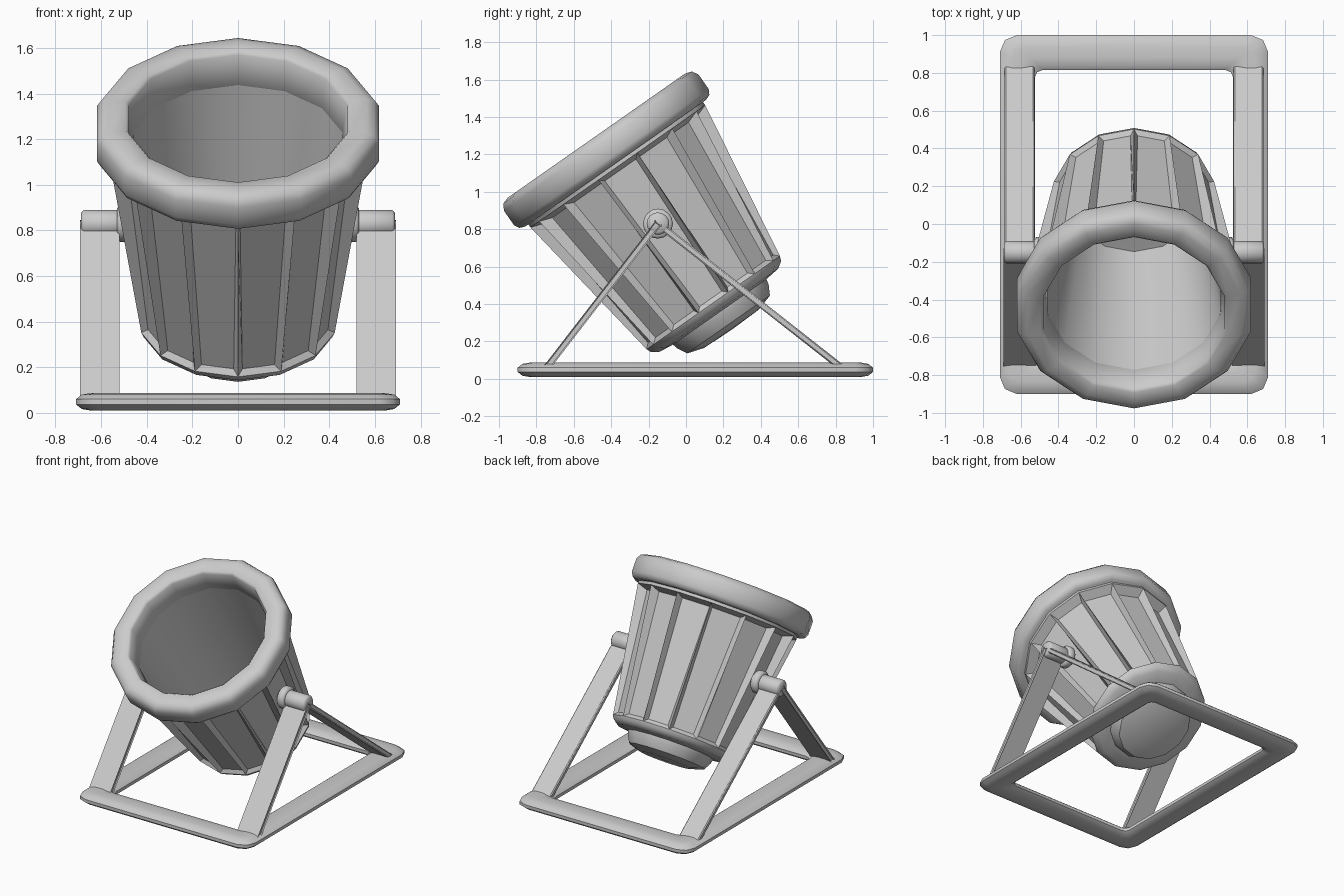
import bpy, bmesh, math
from mathutils import Vector, Matrix

cube = bpy.data.objects.get("Cube")
if cube:
    bpy.data.objects.remove(cube)

SIDES = 14
TILT = math.radians(35)
PIVOT = Vector((0, -0.15, 0.83))
TOP = 0.574          # rim height above the pivot, along the bucket axis

grey = bpy.data.materials.new("plain_grey")
grey.use_nodes = True
grey.diffuse_color = (0.6, 0.6, 0.6, 1)
grey.node_tree.nodes["Principled BSDF"].inputs["Base Color"].default_value = (0.6, 0.6, 0.6, 1)


def finish(name, bm, angle=40):
    bmesh.ops.recalc_face_normals(bm, faces=bm.faces)
    mesh = bpy.data.meshes.new(name)
    bm.to_mesh(mesh)
    bm.free()
    mesh.materials.append(grey)
    obj = bpy.data.objects.new(name, mesh)
    bpy.context.collection.objects.link(obj)
    bpy.ops.object.select_all(action='DESELECT')
    obj.select_set(True)
    bpy.context.view_layer.objects.active = obj
    bpy.ops.object.shade_smooth_by_angle(angle=math.radians(angle))
    return obj


def lathe(profile, closed=False, steps=SIDES):
    """Spin (radius, depth below rim) points about the bucket axis."""
    bm = bmesh.new()
    vs = [bm.verts.new((0, r, TOP - d)) for r, d in profile]
    for a, b in zip(vs, vs[1:] + (vs[:1] if closed else [])):
        bm.edges.new((a, b))
    bmesh.ops.spin(bm, geom=bm.verts[:] + bm.edges[:], cent=(0, 0, 0),
                   axis=(0, 0, 1), angle=math.tau, steps=steps)
    bmesh.ops.remove_doubles(bm, verts=bm.verts, dist=0.0005)
    return bm


def tilt(obj):
    obj.location = PIVOT
    obj.rotation_euler.x = TILT


def mirror(obj):
    obj.modifiers.new("both_sides", 'MIRROR').use_axis[0] = True


# bucket wall, underside and hollow
bm = lathe([(0.48, 0.1), (0.57, 0.1), (0.57, 0.2), (0.435, 1.09), (0.425, 1.115),
            (0.39, 1.14), (0.305, 1.15), (0.298, 1.18), (0.27, 1.232), (0.18, 1.26),
            (0, 1.265), (0, 1.11), (0.35, 1.08)], closed=True)

# sunken panels between the ribs, deeper towards the rim
bm.normal_update()
panels = [f for f in bm.faces if f.calc_area() > 0.1
          and all(v.co.xy.length > 0.425 for v in f.verts)
          and f.calc_center_median().xy.length > 0.45
          and max(v.co.z for v in f.verts) < TOP - 0.15]
bmesh.ops.inset_individual(bm, faces=panels, thickness=0.035)
for f in panels:
    c = f.calc_center_median()
    inward = -Vector((c.x, c.y, 0)).normalized()
    for v in f.verts:
        v.co += inward * (0.065 if v.co.z > c.z else 0.025)
tilt(finish("bucket", bm))

# thick rounded rim
tilt(finish("rim", lathe([
    (0.49, 0.015), (0.505, 0), (0.58, 0), (0.615, 0.012), (0.635, 0.045),
    (0.635, 0.14), (0.62, 0.168), (0.59, 0.18), (0.48, 0.18), (0.47, 0.16)],
    closed=True), 50))


# floor frame: rounded section swept round a rectangle with cut corners
def frame_loop(bm, inset, z):
    rad = max(0.04, 0.09 - inset * 0.4)
    hx, y0, y1 = 0.71 - inset, -0.9 + inset, 1.0 - inset
    corners = [(hx, y1), (-hx, y1), (-hx, y0), (hx, y0)]
    ring = []
    for i, (x, y) in enumerate(corners):
        cx, cy = x - math.copysign(rad, x), y + (rad if i > 1 else -rad)
        for k in range(3):
            a = math.radians(90 * i + 45 * k)
            ring.append(bm.verts.new((cx + rad * math.cos(a), cy + rad * math.sin(a), z)))
    return ring


bm = bmesh.new()
section = [(0, 0.037), (0, 0.06), (0.025, 0.08), (0.065, 0.087), (0.12, 0.087),
           (0.16, 0.08), (0.185, 0.06), (0.185, 0.037), (0.16, 0.017), (0.12, 0.01),
           (0.065, 0.01), (0.025, 0.017)]
rings = [frame_loop(bm, i, z) for i, z in section]
for a, b in zip(rings, rings[1:] + rings[:1]):
    for k in range(len(a)):
        n = (k + 1) % len(a)
        bm.faces.new((a[k], a[n], b[n], b[k]))
finish("floor_frame", bm, 50)


# plank struts from the pivots down to the frame
def strut(name, y, z):
    start, end = PIVOT, Vector((0, y, z))
    run = end - start
    bm = bmesh.new()
    bmesh.ops.create_cube(bm, size=1)
    mid = (start + end) / 2 + Vector((0.606, 0, 0))
    turn = Matrix.Rotation(math.atan2(run.z, run.y), 4, 'X')
    bm.transform(Matrix.Translation(mid) @ turn @ Matrix.Diagonal((0.158, run.length, 0.036, 1)))
    bmesh.ops.bevel(bm, geom=bm.edges[:], offset=0.007, segments=1, affect='EDGES')
    mirror(finish(name, bm))


strut("front_struts", -0.76, 0.04)
strut("back_struts", 0.87, 0.03)


# pivot pins and the collars against the bucket
def pin(name, radius, x0, x1):
    bm = bmesh.new()
    bmesh.ops.create_cone(bm, cap_ends=True, segments=16, radius1=radius,
                          radius2=radius, depth=x1 - x0)
    rims = [e for e in bm.edges if any(len(f.verts) > 4 for f in e.link_faces)]
    bmesh.ops.bevel(bm, geom=rims, offset=0.012, segments=1, affect='EDGES')
    place = Matrix.Translation(PIVOT + Vector(((x0 + x1) / 2, 0, 0)))
    bm.transform(place @ Matrix.Rotation(math.pi / 2, 4, 'Y'))
    mirror(finish(name, bm, 50))


pin("pivot_pins", 0.06, 0.47, 0.688)
pin("pivot_collars", 0.08, 0.47, 0.53)
